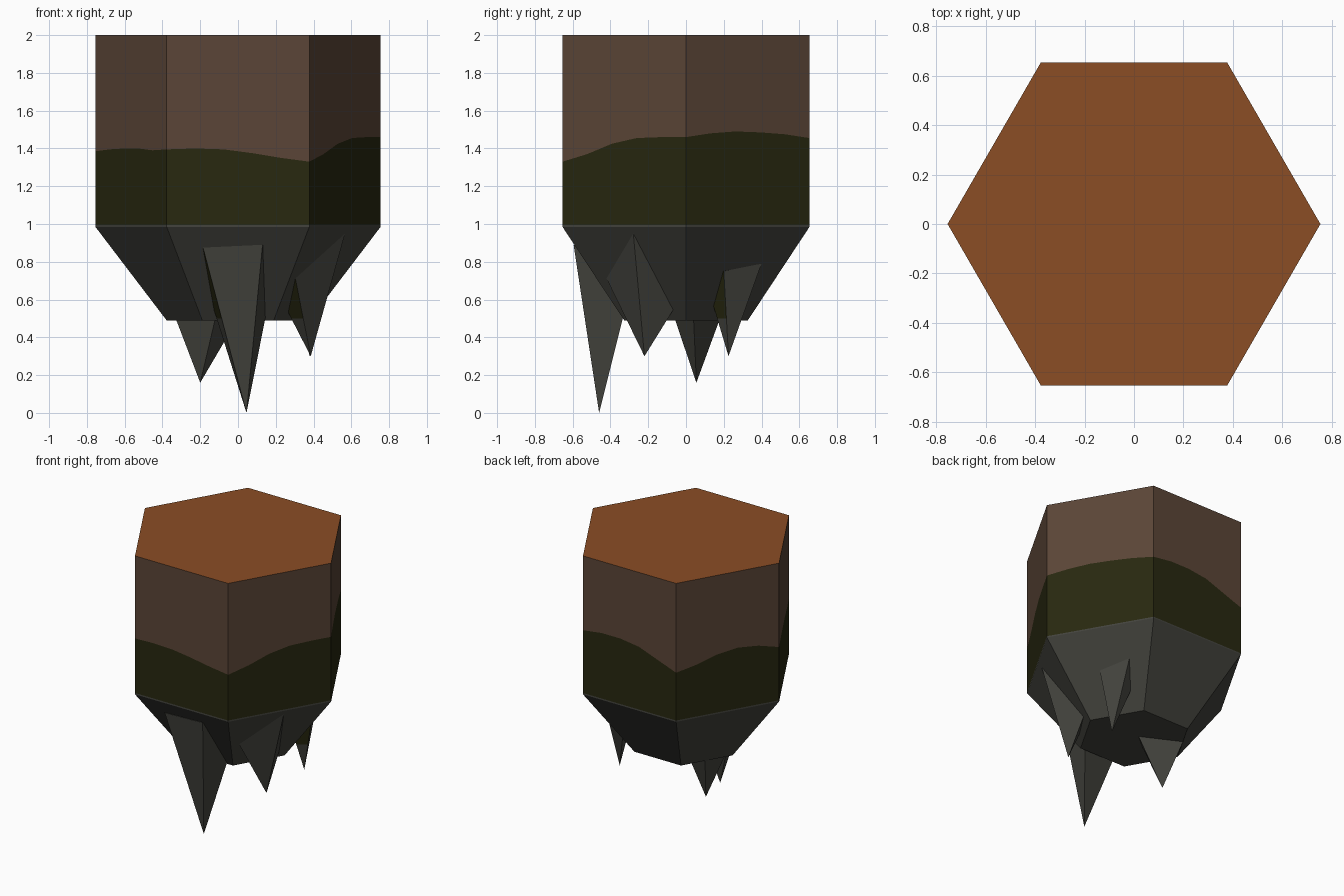
import bpy, bmesh, math
from mathutils import Vector

if "Cube" in bpy.data.objects:
    bpy.data.objects.remove(bpy.data.objects["Cube"])


def material(name, rgb):
    m = bpy.data.materials.new(name)
    m.diffuse_color = (*rgb, 1)
    m.use_nodes = True
    m.node_tree.nodes["Principled BSDF"].inputs["Base Color"].default_value = m.diffuse_color
    return m


CLAY = material("orange clay", (0.26, 0.075, 0.018))
SOIL = material("brown soil", (0.104, 0.060, 0.038))
MOSS = material("dark moss", (0.021, 0.021, 0.005))
ROCK = material("grey rock", (0.056, 0.056, 0.047))


def finish(name, bm, mats):
    bmesh.ops.recalc_face_normals(bm, faces=bm.faces)
    me = bpy.data.meshes.new(name)
    bm.to_mesh(me)
    bm.free()
    for m in mats:
        me.materials.append(m)
    ob = bpy.data.objects.new(name, me)
    bpy.context.collection.objects.link(ob)
    return ob


def corner(i, r=0.755):
    a = math.radians(60 * i)
    return Vector((r * math.cos(a), r * math.sin(a), 0))


RIM, TOP = 0.995, 2.0

# Hexagonal column: wavy moss band, soil above it, clay top
# moss heights at t = 0, .2, .4, .6, .8 of each side, counter-clockwise from +x
waves = [
    (1.46, 1.48, 1.49, 1.485, 1.475),
    (1.455, 1.475, 1.475, 1.455, 1.40),
    (1.345, 1.375, 1.42, 1.44, 1.425),
    (1.385, 1.395, 1.40, 1.40, 1.39),
    (1.395, 1.40, 1.395, 1.375, 1.35),
    (1.33, 1.37, 1.425, 1.455, 1.46),
]
bm = bmesh.new()
low, mid, high = [], [], []
for i, side in enumerate(waves):
    for k, h in enumerate(side):
        p = corner(i).lerp(corner(i + 1), k / len(side))
        for ring, z in ((low, RIM), (mid, h), (high, TOP)):
            ring.append(bm.verts.new((p.x, p.y, z)))
n = len(low)
for i in range(n):
    j = (i + 1) % n
    bm.faces.new((low[i], low[j], mid[j], mid[i])).material_index = 1
    bm.faces.new((mid[i], mid[j], high[j], high[i])).material_index = 0
bm.faces.new(high).material_index = 2
bm.faces.new(low[::-1]).material_index = 1
finish("soil_column", bm, [SOIL, MOSS, CLAY])

# Tapered rock underside
bm = bmesh.new()
rings = []
for z, r in ((0.49, 0.378), (0.985, 0.755), (RIM, 0.755)):
    rings.append([bm.verts.new(corner(i, r) + Vector((0, 0, z))) for i in range(6)])
for a, b in zip(rings, rings[1:]):
    for i in range(6):
        j = (i + 1) % 6
        bm.faces.new((a[i], a[j], b[j], b[i]))
bm.faces.new(rings[0])
bm.faces.new(rings[-1])
finish("rock_base", bm, [ROCK])


# Hanging rock spikes: four-sided pyramids rooted in the rock
def spike(name, tip, base, mossy=None):
    bm = bmesh.new()
    t = bm.verts.new(tip)
    b = [bm.verts.new(p) for p in base]
    for i in range(len(b)):
        f = bm.faces.new((t, b[i], b[(i + 1) % len(b)]))
        f.material_index = 0
        if i == mossy:
            # moss streak on the upper part of this side
            e = [x for x in f.edges if t in x.verts]
            cut = bmesh.ops.bisect_plane(
                bm, geom=[f] + list(f.edges) + list(f.verts),
                plane_co=(0, 0, 0.5), plane_no=(0, 0, 1))
            for g in cut["geom"]:
                if isinstance(g, bmesh.types.BMFace) and g.calc_center_median().z > 0.5:
                    g.material_index = 1
    bmesh.ops.triangle_fill
    bm.faces.new(b[::-1])
    finish(name, bm, [ROCK, MOSS])


spike("front_spike", (0.045, -0.46, 0.0),
      [(-0.185, -0.585, 0.875), (0.13, -0.595, 0.89), (0.22, -0.24, 0.88), (-0.23, -0.30, 0.87)], 3)
spike("bottom_spike", (-0.20, 0.055, 0.16),
      [(-0.33, 0.0, 0.5), (-0.12, -0.06, 0.5), (0.0, 0.04, 0.5), (-0.28, 0.18, 0.5)])
spike("right_front_spike", (0.385, -0.22, 0.30),
      [(0.30, -0.43, 0.73), (0.57, -0.28, 0.96), (0.38, -0.04, 0.59), (0.22, -0.26, 0.62)], 3)
spike("right_back_spike", (0.38, 0.225, 0.30),
      [(0.465, 0.20, 0.75), (0.375, 0.40, 0.79), (0.25, 0.35, 0.75), (0.33, 0.09, 0.75)], 3)
